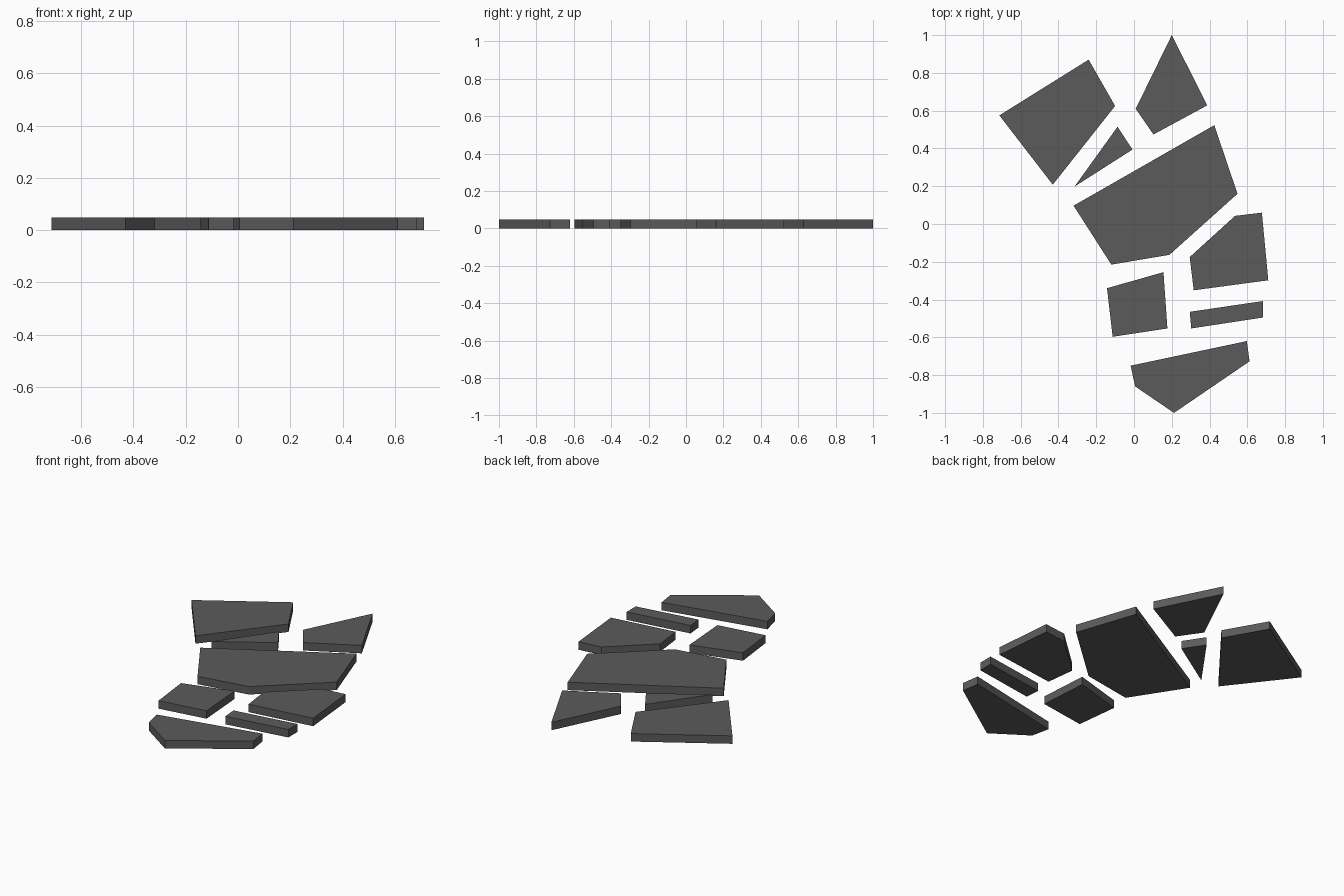
import bpy, bmesh

if "Cube" in bpy.data.objects:
    bpy.data.objects.remove(bpy.data.objects["Cube"])

HEIGHT = 0.048

stone = bpy.data.materials.new("dark grey stone")
stone.diffuse_color = (0.105, 0.105, 0.105, 1)
stone.use_nodes = True
stone.node_tree.nodes["Principled BSDF"].inputs["Base Color"].default_value = stone.diffuse_color


def slab(name, outline):
    """Extrude a flat outline into a paving stone standing on z = 0."""
    bm = bmesh.new()
    base = bm.faces.new([bm.verts.new((x, y, 0)) for x, y in outline])
    top = bmesh.ops.extrude_face_region(bm, geom=[base], use_keep_orig=True)
    bmesh.ops.translate(bm, vec=(0, 0, HEIGHT),
                        verts=[g for g in top["geom"] if isinstance(g, bmesh.types.BMVert)])
    bmesh.ops.recalc_face_normals(bm, faces=bm.faces)
    mesh = bpy.data.meshes.new(name)
    bm.to_mesh(mesh)
    bm.free()
    mesh.materials.append(stone)
    bpy.context.collection.objects.link(bpy.data.objects.new(name, mesh))


# Back stones
slab("back_left_stone", [(-.24, .87), (-.10, .625), (-.43, .208), (-.713, .575)])
slab("back_right_stone", [(.20, 1), (.388, .628), (.103, .474), (.009, .61)])
slab("small_wedge_stone", [(-.087, .515), (-.008, .394), (-.315, .198)])

# Large middle stone
slab("centre_stone", [(.425, .523), (.548, .16), (.188, -.163), (-.12, -.215), (-.32, .097)])

# Front stones
slab("right_stone", [(.535, .043), (.677, .06), (.711, -.298), (.316, -.351), (.295, -.175)])
slab("square_stone", [(-.143, -.34), (.156, -.255), (.177, -.553), (-.113, -.597)])
slab("narrow_stone", [(.295, -.465), (.683, -.408), (.683, -.495), (.303, -.553)])
slab("front_stone", [(-.018, -.75), (.597, -.62), (.612, -.727), (.212, -1), (.006, -.86)])
